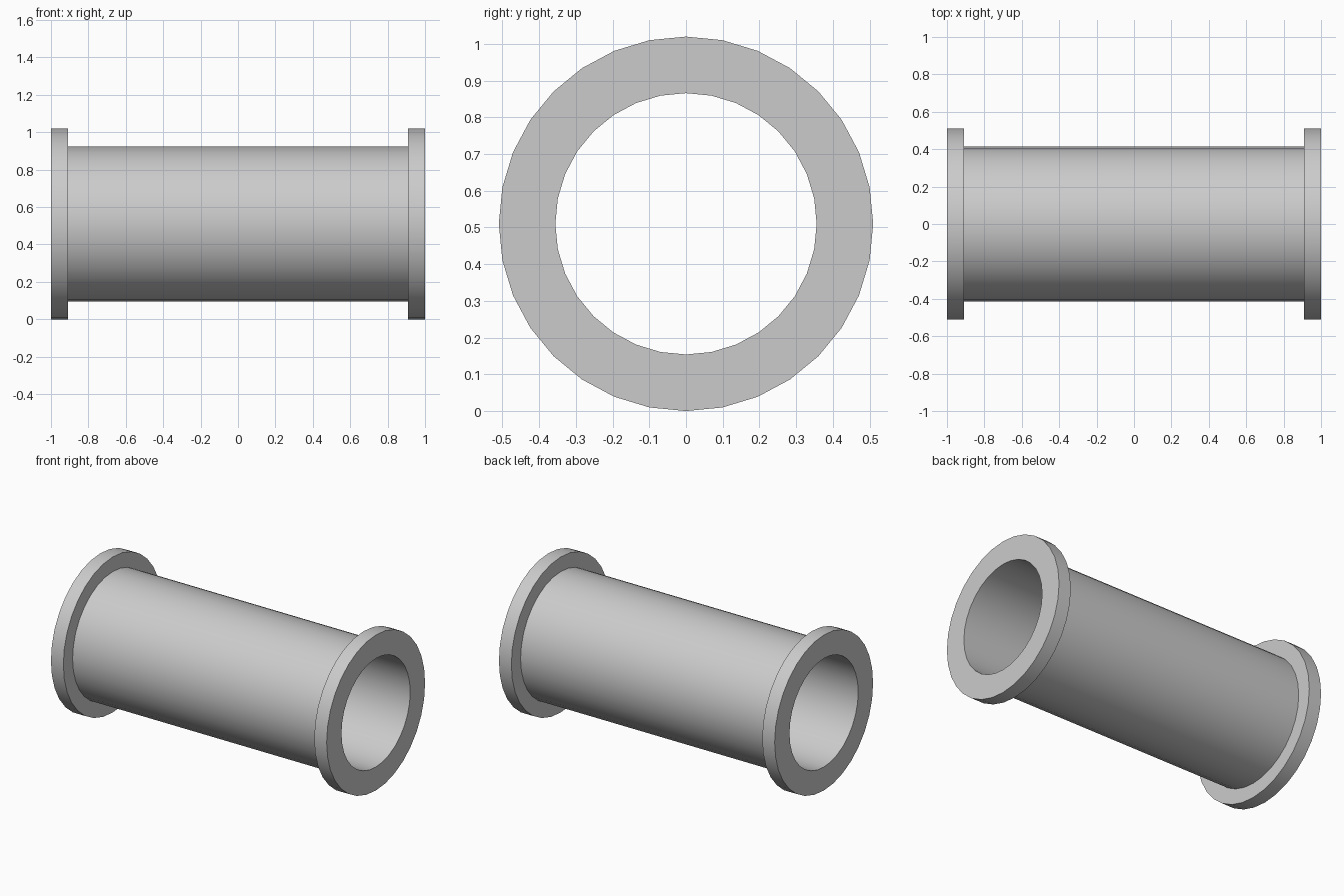
import bpy, bmesh
from math import sin, cos, tau, radians

if "Cube" in bpy.data.objects:
    bpy.data.objects.remove(bpy.data.objects["Cube"])

SIDES = 32
R_FLANGE, R_BODY, R_BORE = 0.51, 0.414, 0.356
X_END, X_STEP = 1.0, 0.91

# Closed (x, radius) section of the flanged pipe: outside right to left, then the bore
half = [(X_STEP, R_BODY), (X_STEP, R_FLANGE), (X_END, R_FLANGE), (X_END, R_BORE)]
profile = half + [(-x, r) for x, r in reversed(half)]

# Revolve the section around the x axis
bm = bmesh.new()
rings = []
for i in range(SIDES):
    a = tau * i / SIDES
    rings.append([bm.verts.new((x, r * sin(a), r * cos(a))) for x, r in profile])
n = len(profile)
for i in range(SIDES):
    p, q = rings[i], rings[(i + 1) % SIDES]
    for j in range(n):
        k = (j + 1) % n
        bm.faces.new((p[j], p[k], q[k], q[j]))
bmesh.ops.recalc_face_normals(bm, faces=bm.faces)

mesh = bpy.data.meshes.new("flanged_pipe")
bm.to_mesh(mesh)
bm.free()
pipe = bpy.data.objects.new("flanged_pipe", mesh)
pipe.location.z = R_FLANGE
bpy.context.collection.objects.link(pipe)

# Smooth walls, sharp rims
bpy.context.view_layer.objects.active = pipe
pipe.select_set(True)
bpy.ops.object.shade_smooth_by_angle(angle=radians(30))
